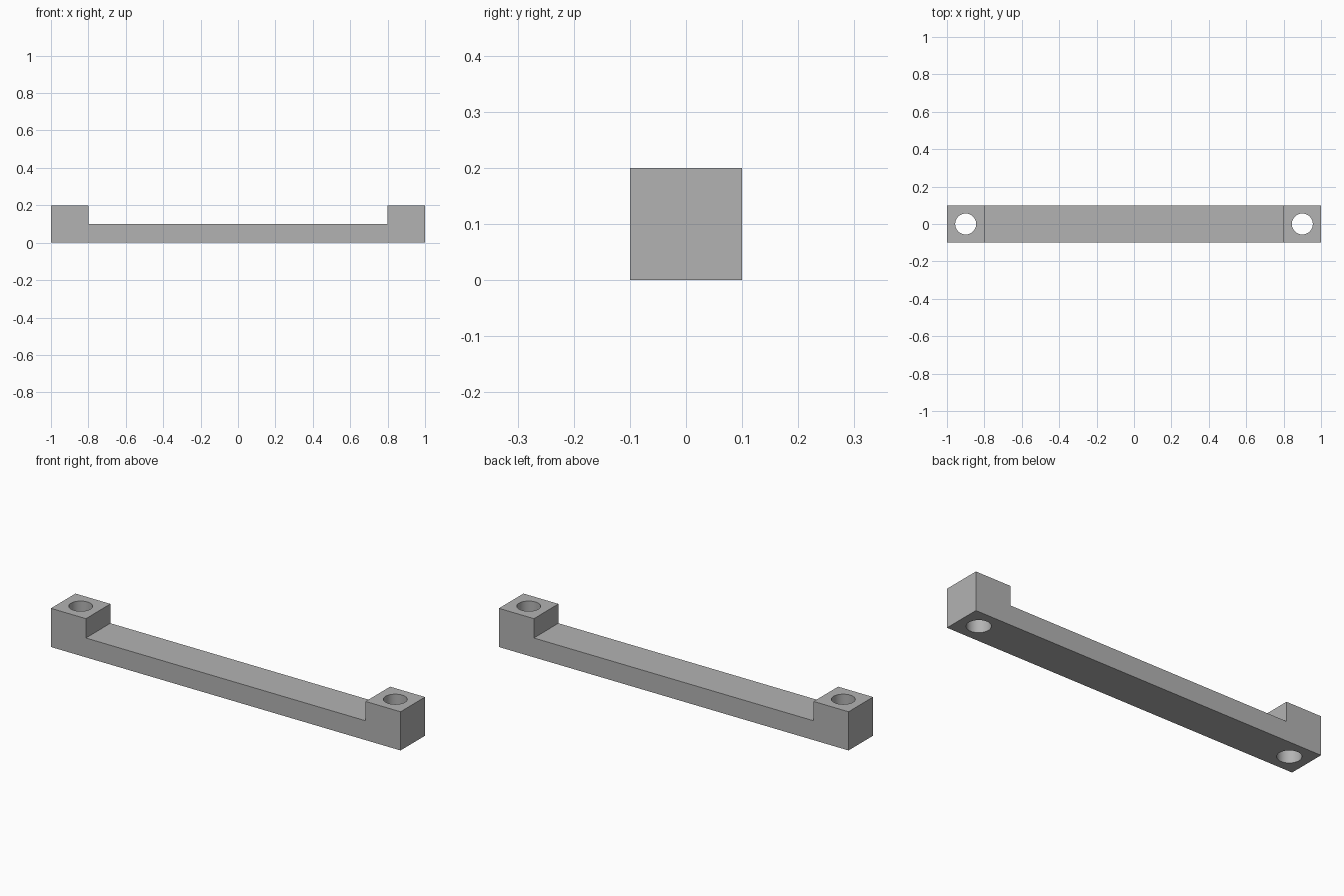
import bpy, bmesh, math

cube = bpy.data.objects.get("Cube")
if cube:
    bpy.data.objects.remove(cube, do_unlink=True)

LENGTH, DEPTH, HEIGHT = 2.0, 0.2, 0.2
BLOCK, BAR = 0.2, 0.1          # end block length, bar thickness
HOLE_RADIUS = 0.056

grey = bpy.data.materials.new("plain grey")
grey.use_nodes = True
colour = (0.45, 0.45, 0.45, 1)
grey.diffuse_color = colour
grey.node_tree.nodes["Principled BSDF"].inputs["Base Color"].default_value = colour

# Bracket body: stepped side profile extruded through its depth
end, step = LENGTH / 2, LENGTH / 2 - BLOCK
half = [(end, 0), (end, HEIGHT), (step, HEIGHT), (step, BAR)]
profile = half + [(-x, z) for x, z in reversed(half)]
bm = bmesh.new()
face = bm.faces.new([bm.verts.new((x, -DEPTH / 2, z)) for x, z in profile])
ext = bmesh.ops.extrude_face_region(bm, geom=[face])
moved = [v for v in ext["geom"] if isinstance(v, bmesh.types.BMVert)]
bmesh.ops.translate(bm, verts=moved, vec=(0, DEPTH, 0))
bmesh.ops.recalc_face_normals(bm, faces=bm.faces)
mesh = bpy.data.meshes.new("mounting_bar")
bm.to_mesh(mesh)
bm.free()
mesh.materials.append(grey)
bar = bpy.data.objects.new("mounting_bar", mesh)
bpy.context.collection.objects.link(bar)

# Screw holes through both end blocks
for side in (-1, 1):
    bpy.ops.mesh.primitive_cylinder_add(vertices=64, radius=HOLE_RADIUS, depth=HEIGHT * 2,
                                        location=(side * (end - BLOCK / 2), 0, HEIGHT / 2))
    cutter = bpy.context.object
    cutter.name = "hole_cutter"
    cutter.hide_render = True
    cutter.data.materials.append(grey)
    cut = bar.modifiers.new("screw_hole", "BOOLEAN")
    cut.operation, cut.solver, cut.object = "DIFFERENCE", "EXACT", cutter
    bpy.ops.object.select_all(action="DESELECT")
    bar.select_set(True)
    bpy.context.view_layer.objects.active = bar
    bpy.ops.object.modifier_apply(modifier=cut.name)
    bpy.data.objects.remove(cutter, do_unlink=True)

bpy.ops.object.shade_smooth_by_angle(angle=math.radians(30))
